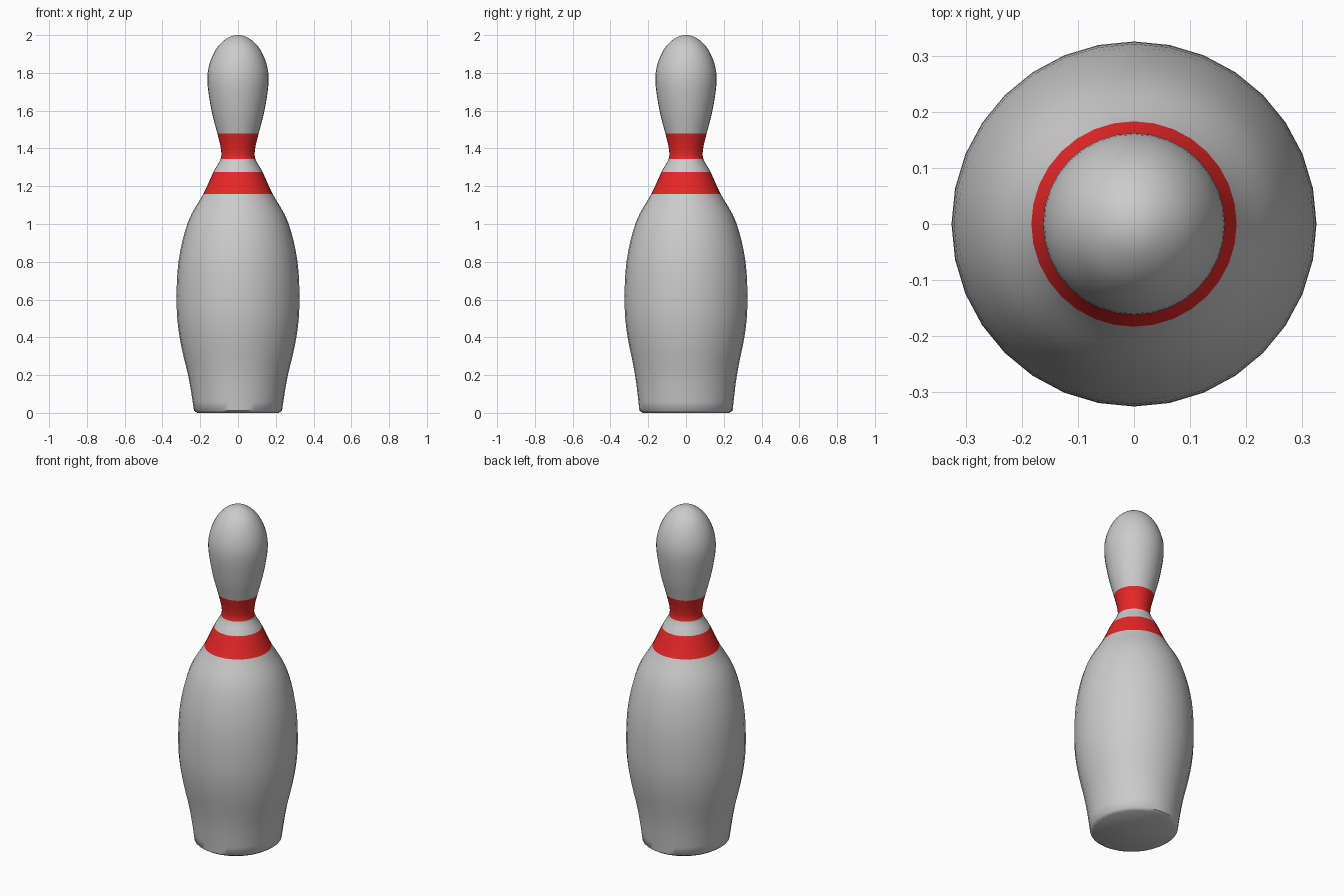
import bpy, bmesh, math

if "Cube" in bpy.data.objects:
    bpy.data.objects.remove(bpy.data.objects["Cube"])

SIDES = 32
# profile from foot to crown: (radius, height)
PROFILE = [(0.222, 0.0), (0.24, 0.012), (0.246, 0.06), (0.267, 0.2), (0.309, 0.4),
           (0.325, 0.57), (0.315, 0.8), (0.265, 1.01), (0.183, 1.16), (0.130, 1.275),
           (0.092, 1.345), (0.091, 1.4), (0.109, 1.478), (0.14, 1.6), (0.162, 1.75),
           (0.15, 1.85), (0.11, 1.935), (0.055, 1.985), (0.0, 2.0)]
RED_SPANS = (8, 10, 11)      # profile spans that carry the stripes
STEPS = 4


def catmull(a, b, c, d, t):
    return 0.5 * (2*b + (c - a)*t + (2*a - 5*b + 4*c - d)*t*t + (3*b - a - 3*c + d)*t**3)


def material(name, colour):
    m = bpy.data.materials.new(name)
    m.diffuse_color = colour
    m.use_nodes = True
    m.node_tree.nodes["Principled BSDF"].inputs["Base Color"].default_value = m.diffuse_color
    return m


# smooth the profile, remembering which span each ring starts
rings = []
n = len(PROFILE)
for i in range(n - 1):
    a = PROFILE[max(i - 1, 0)]
    b, c = PROFILE[i], PROFILE[i + 1]
    d = PROFILE[i + 2] if i + 2 < n else (-PROFILE[-2][0], PROFILE[-2][1])
    steps = 1 if i < 2 else STEPS
    for s in range(steps):
        t = s / steps
        r, z = (catmull(a[k], b[k], c[k], d[k], t) for k in (0, 1))
        rings.append((r, z, i))

# pin body, with a slightly oval foot
bm = bmesh.new()
loops = []
for r, z, _ in rings:
    oval = 0.03 * max(0.0, 1 - z / 0.3)
    loops.append([bm.verts.new((r * (1 - oval) * math.cos(2*math.pi*k/SIDES),
                                r * (1 + oval) * math.sin(2*math.pi*k/SIDES), z))
                  for k in range(SIDES)])
top = bm.verts.new((0, 0, 2.0))
bm.faces.new(loops[0][::-1])
for j in range(len(loops)):
    for k in range(SIDES):
        k2 = (k + 1) % SIDES
        if j + 1 < len(loops):
            f = bm.faces.new((loops[j][k], loops[j][k2], loops[j+1][k2], loops[j+1][k]))
        else:
            f = bm.faces.new((loops[j][k], loops[j][k2], top))
        f.material_index = 1 if rings[j][2] in RED_SPANS else 0

mesh = bpy.data.meshes.new("bowling_pin")
bm.to_mesh(mesh)
bm.free()
pin = bpy.data.objects.new("bowling_pin", mesh)
bpy.context.collection.objects.link(pin)
mesh.materials.append(material("grey", (0.8, 0.8, 0.8, 1)))
mesh.materials.append(material("red_stripe", (0.8, 0.02, 0.02, 1)))

bpy.context.view_layer.objects.active = pin
pin.select_set(True)
bpy.ops.object.shade_smooth_by_angle(angle=math.radians(50))
